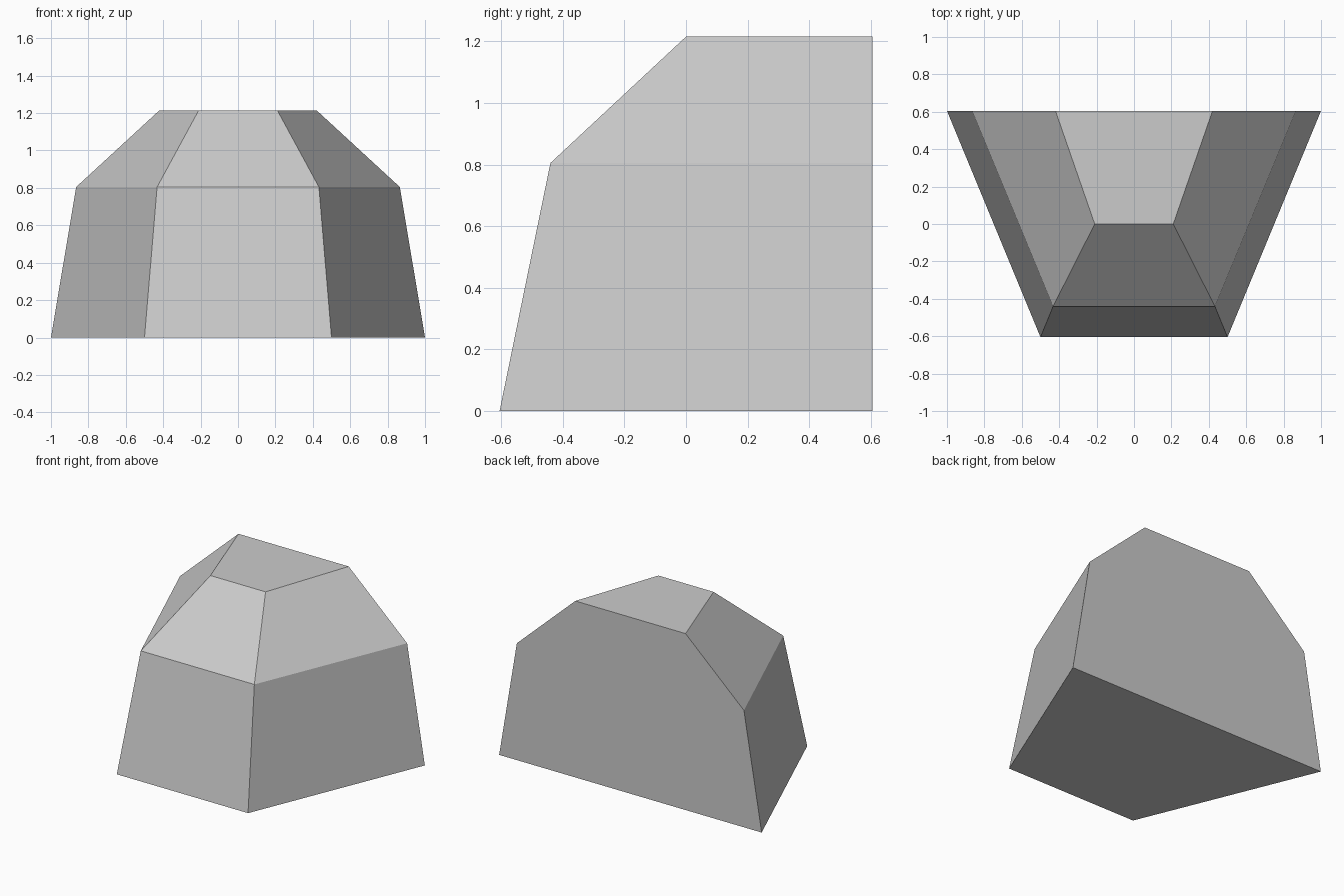
import bpy
import bmesh

cube = bpy.data.objects.get("Cube")
if cube:
    bpy.data.objects.remove(cube, do_unlink=True)

BACK_Y = 0.605

# Plain grey material
grey = bpy.data.materials.new("plain_grey")
grey.use_nodes = True
colour = (0.6, 0.6, 0.6, 1.0)
grey.diffuse_color = colour
grey.node_tree.nodes["Principled BSDF"].inputs["Base Color"].default_value = colour

# Trapezoid levels: height, half width at the back, front y
levels = [(0.0, 1.0, -0.605), (0.805, 0.865, -0.44), (1.215, 0.42, 0.0)]

bm = bmesh.new()
rings = []
for z, half, front in levels:
    outline = [(-half, BACK_Y), (-half / 2, front), (half / 2, front), (half, BACK_Y)]
    rings.append([bm.verts.new((x, y, z)) for x, y in outline])

# Sloped front and side faces
for low, high in zip(rings, rings[1:]):
    for i in range(3):
        bm.faces.new((low[i], low[i + 1], high[i + 1], high[i]))

# Base, roof and the flat back wall
bm.faces.new(rings[0][::-1])
bm.faces.new(rings[-1])
bm.faces.new([r[3] for r in rings] + [r[0] for r in reversed(rings)])
bmesh.ops.recalc_face_normals(bm, faces=bm.faces)

mesh = bpy.data.meshes.new("half_dome")
bm.to_mesh(mesh)
bm.free()
mesh.materials.append(grey)
bpy.context.collection.objects.link(bpy.data.objects.new("half_dome", mesh))
